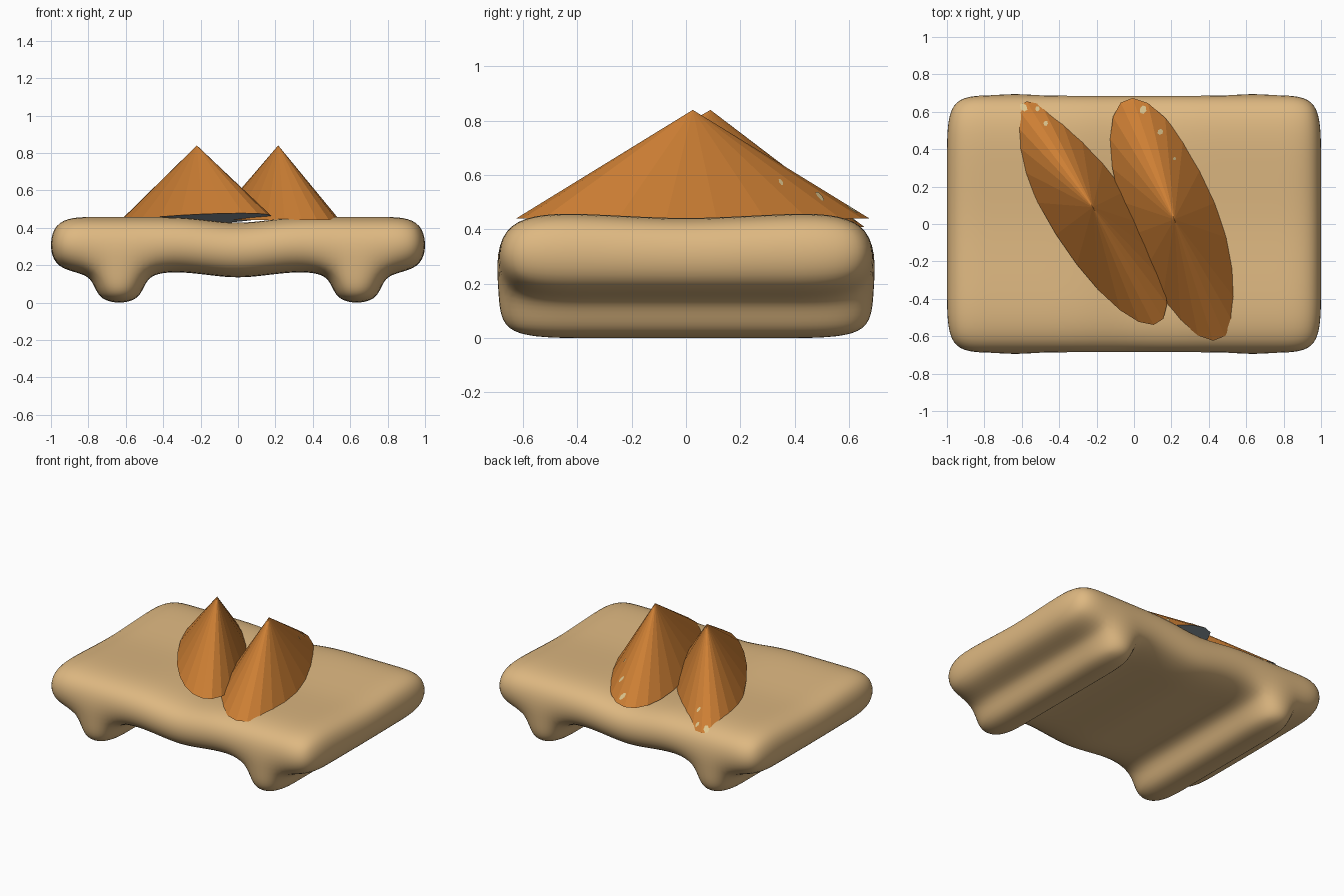
import bpy, bmesh, math
from mathutils import Vector

if "Cube" in bpy.data.objects:
    bpy.data.objects.remove(bpy.data.objects["Cube"])


def mat(name, rgb):
    m = bpy.data.materials.new(name)
    m.diffuse_color = (*rgb, 1)
    m.use_nodes = True
    m.node_tree.nodes["Principled BSDF"].inputs["Base Color"].default_value = m.diffuse_color
    return m


WOOD = mat("light wood", (0.73, 0.48, 0.22))
ORANGE = mat("bronze orange", (0.61, 0.212, 0.034))
GREY = mat("blue grey", (0.305, 0.36, 0.413))
CREAM = mat("cream", (0.72, 0.56, 0.27))


def finish(bm, name, mats, smooth=False):
    bmesh.ops.recalc_face_normals(bm, faces=bm.faces)
    me = bpy.data.meshes.new(name)
    bm.to_mesh(me)
    bm.free()
    for m in mats:
        me.materials.append(m)
    for p in me.polygons:
        p.use_smooth = smooth
    ob = bpy.data.objects.new(name, me)
    bpy.context.collection.objects.link(ob)
    return ob


# Board: coarse cage of cells with two foot rails, rounded by subdivision
XS = [-1.01, -0.765, -0.505, -0.25, 0, 0.25, 0.505, 0.765, 1.01]
YS = [-0.70, -0.35, 0, 0.35, 0.70]
ZS = [-0.007, 0.165, 0.46]


def filled(i, j, k):
    return 0 <= i < 8 and 0 <= j < 4 and (k == 1 or (k == 0 and i in (1, 6)))


bm = bmesh.new()
verts = {}


def corner(key):
    if key not in verts:
        i, j, k = key
        z = ZS[k]
        if i == 4:
            z -= 0.045          # sag across the middle
        if k == 2 and j == 2:
            z -= 0.027          # shallow hollow along the top
        verts[key] = bm.verts.new((XS[i], YS[j], z))
    return verts[key]


for i in range(8):
    for j in range(4):
        for k in range(2):
            if not filled(i, j, k):
                continue
            for axis in range(3):
                for side in (0, 1):
                    n = [i, j, k]
                    n[axis] += 2 * side - 1
                    if filled(*n):
                        continue
                    u, v = [a for a in range(3) if a != axis]
                    quad = []
                    for du, dv in ((0, 0), (1, 0), (1, 1), (0, 1)):
                        key = [i, j, k]
                        key[axis] += side
                        key[u] += du
                        key[v] += dv
                        quad.append(corner(tuple(key)))
                    bm.faces.new(quad)
board = finish(bm, "board", [WOOD], True)
sub = board.modifiers.new("round", 'SUBSURF')
sub.levels = sub.render_levels = 3


# Cones: long elliptical base, optionally tilted, grey underside
def cone(name, centre, apex, a, b, angle, slope, spots, n=22):
    c, top = Vector(centre), Vector(apex)
    ca, sa = math.cos(angle), math.sin(angle)

    def rim(t):
        p, q = b * math.cos(t), a * math.sin(t)
        x, y = p * ca - q * sa, p * sa + q * ca
        return c + Vector((x, y, slope[0] * x + slope[1] * y))

    bm = bmesh.new()
    ring = [bm.verts.new(rim(2 * math.pi * i / n)) for i in range(n)]
    tip = bm.verts.new(top)
    for i in range(n):
        bm.faces.new((ring[i], ring[(i + 1) % n], tip))
    bm.faces.new(ring[::-1]).material_index = 1
    finish(bm, name, [ORANGE, GREY])

    # Small cream flecks lying on the cone side
    bm = bmesh.new()
    for t, h, r in spots:
        i = math.floor(t / (2 * math.pi) * n)
        p0, p1 = rim(2 * math.pi * i / n), rim(2 * math.pi * (i + 1) / n)
        base = (p0 + p1) / 2
        across = (p1 - p0).normalized()
        nor = across.cross(top - base).normalized()
        up = nor.cross(across)
        mid = base.lerp(top, h) + nor * 0.003
        bm.faces.new([bm.verts.new(mid + r * (math.cos(s) * across * 0.6 + math.sin(s) * up))
                      for s in [k * math.pi / 3 for k in range(6)]])
    finish(bm, name + "_flecks", [CREAM])


cone("left_cone", (-0.235, 0.058, 0.443), (-0.22, 0.09, 0.84), 0.694, 0.215,
     math.radians(32.2), (-0.038, -0.077),
     [(1.6, 0.03, 0.03), (1.3, 0.06, 0.02), (1.15, 0.2, 0.02)])
cone("right_cone", (0.208, 0.025, 0.441), (0.215, 0.025, 0.84), 0.69, 0.241,
     math.radians(21.2), (0, 0),
     [(1.3, 0.08, 0.03), (1.1, 0.2, 0.025), (0.75, 0.33, 0.015)])
